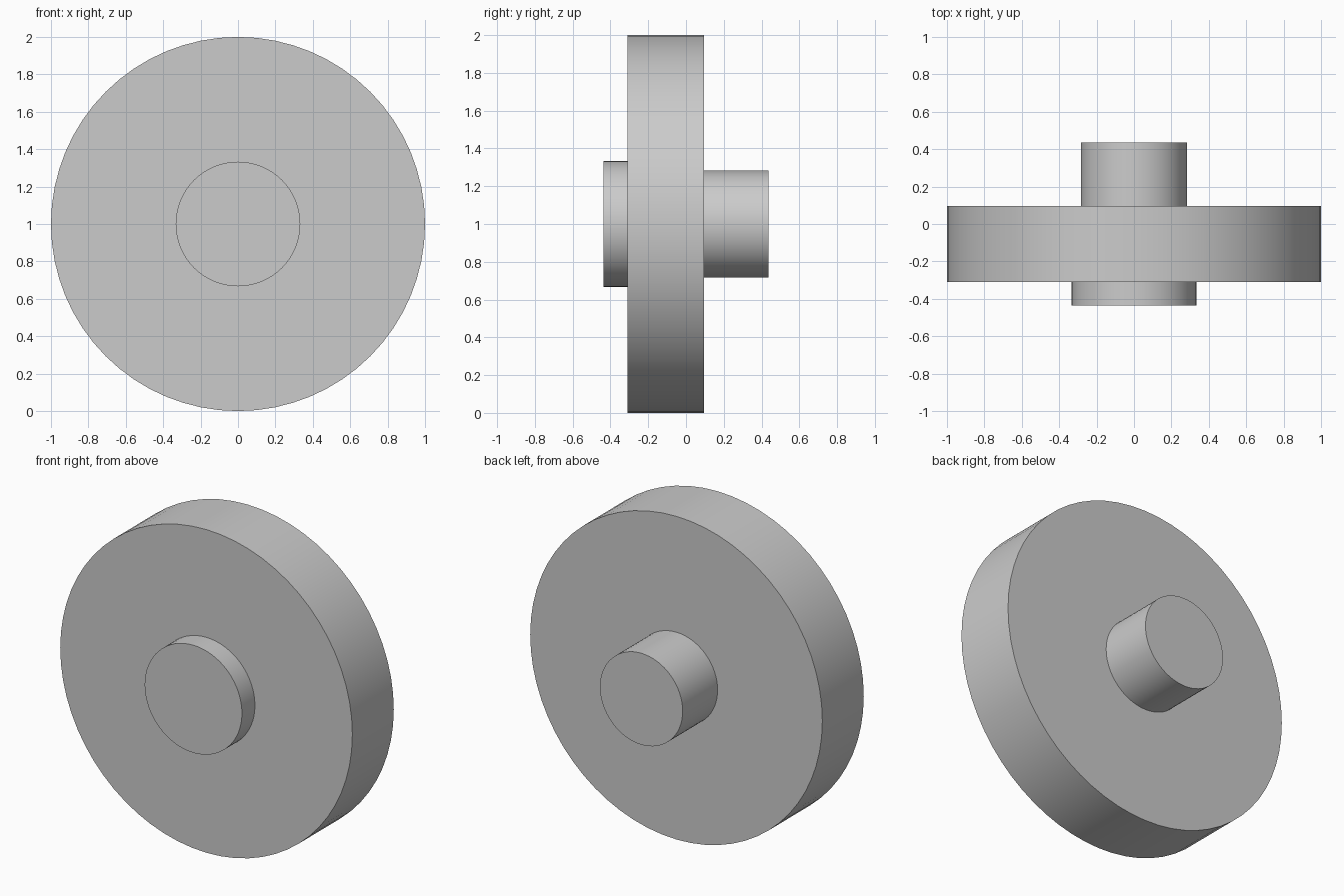
import bpy
import math

cube = bpy.data.objects.get("Cube")
if cube:
    bpy.data.objects.remove(cube, do_unlink=True)

# Single plain grey
grey = bpy.data.materials.new("light grey")
grey.use_nodes = True
colour = (0.6, 0.6, 0.6, 1.0)
grey.diffuse_color = colour
grey.node_tree.nodes["Principled BSDF"].inputs["Base Color"].default_value = colour


def disc(name, radius, y_front, y_back, sides=64):
    """Capped cylinder along y, centred on the wheel axis at z = 1."""
    bpy.ops.mesh.primitive_cylinder_add(
        vertices=sides, radius=radius, depth=y_back - y_front,
        location=(0, (y_front + y_back) / 2, 1),
        rotation=(math.pi / 2, 0, 0))
    obj = bpy.context.object
    obj.name = name
    bpy.ops.object.transform_apply(location=False, rotation=True, scale=False)
    obj.data.materials.append(grey)
    bpy.ops.object.shade_smooth_by_angle(angle=math.radians(30))
    return obj


# Wide wheel, with hub and axle seated slightly inside it
disc("wheel", 1.0, -0.31, 0.095)
disc("front_hub", 0.333, -0.437, -0.25)
disc("rear_axle", 0.283, 0.04, 0.437)
